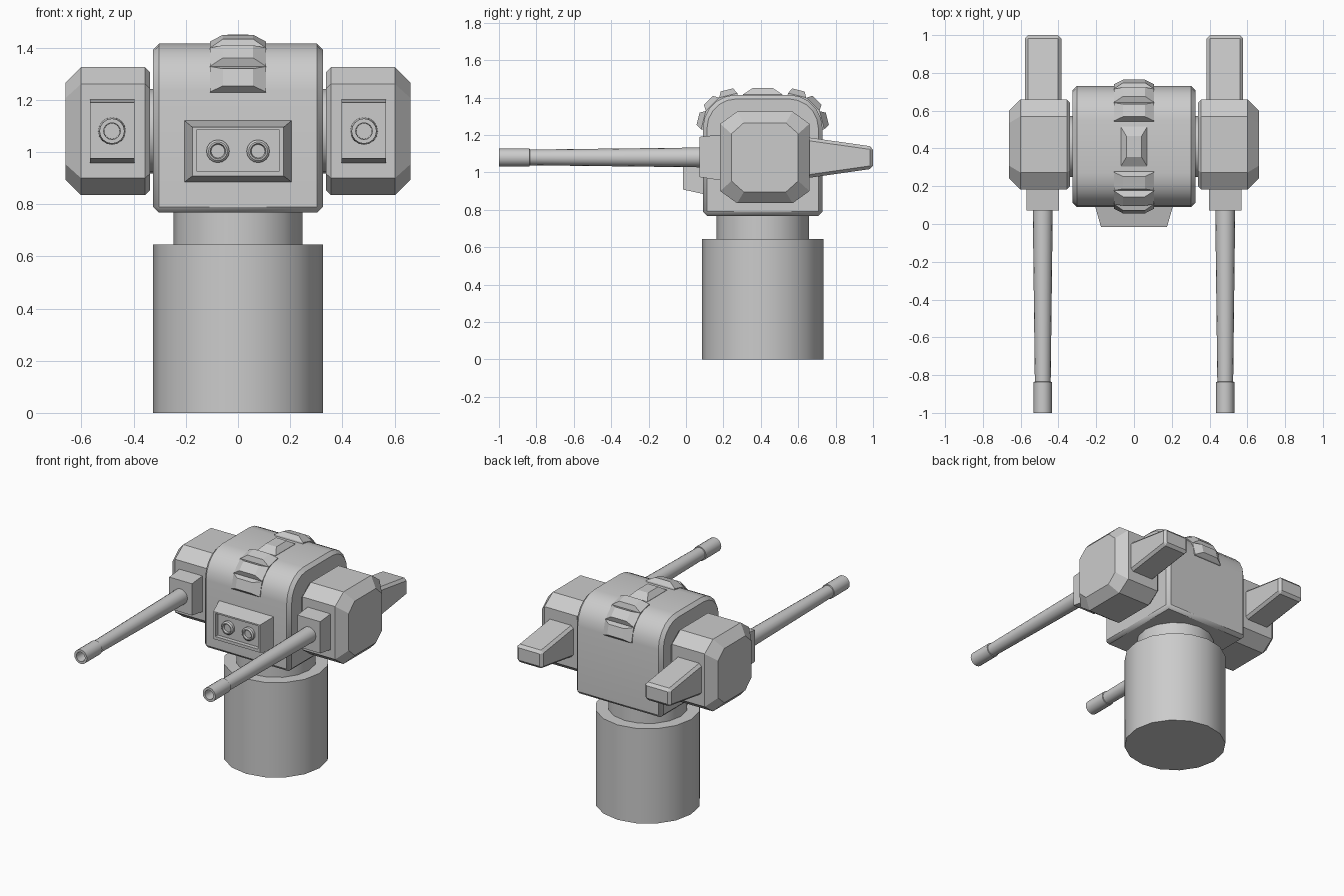
import bpy, bmesh, math
from mathutils import Vector

if "Cube" in bpy.data.objects:
    bpy.data.objects.remove(bpy.data.objects["Cube"])

CY, CZ = 0.41, 1.08      # turret axis y, gun axis height
GX = 0.483               # gun axis x


def loft(name, rings, mirror=False, bevel=0, smooth=True, angle=30):
    """Bridge equal-length point rings, cap both ends."""
    bm = bmesh.new()
    vs = [[bm.verts.new(p) for p in r] for r in rings]
    n = len(vs[0])
    for a, b in zip(vs, vs[1:]):
        for i in range(n):
            j = (i + 1) % n
            bm.faces.new((a[i], a[j], b[j], b[i]))
    bm.faces.new(vs[0])
    bm.faces.new(vs[-1])
    bmesh.ops.recalc_face_normals(bm, faces=bm.faces)
    me = bpy.data.meshes.new(name)
    bm.to_mesh(me)
    bm.free()
    ob = bpy.data.objects.new(name, me)
    bpy.context.collection.objects.link(ob)
    if bevel:
        m = ob.modifiers.new("bevel", 'BEVEL')
        m.width, m.segments = bevel, 1
        m.limit_method, m.angle_limit = 'ANGLE', math.radians(40)
    if mirror:
        ob.modifiers.new("mirror", 'MIRROR')
    if smooth:
        for o in bpy.context.selected_objects:
            o.select_set(False)
        bpy.context.view_layer.objects.active = ob
        ob.select_set(True)
        bpy.ops.object.shade_smooth_by_angle(angle=math.radians(angle))
    return ob


def circle(n, r, f):
    return [f(r * math.cos(2 * math.pi * i / n), r * math.sin(2 * math.pi * i / n))
            for i in range(n)]


def tube_y(x, z, sections, n=16):
    """Rings around the y axis from (y, radius) pairs."""
    return [circle(n, r, lambda a, b: (x + a, y, z + b)) for y, r in sections]


def rect_y(x0, x1, y, z0, z1):
    return [(x0, y, z0), (x1, y, z0), (x1, y, z1), (x0, y, z1)]


# Pedestal and neck
for name, r, z0, z1 in (("pedestal", 0.325, 0, 0.645), ("neck", 0.247, 0.645, 0.79)):
    loft(name, [circle(16, r, lambda a, b: (a, CY + b, z)) for z in (z0, z1)])

# Body: rounded-top profile across x, with chamfered ends
R = 0.18
prof = [(0.09, 0.768), (0.09, 1.235)]
prof += [(0.27 - R * math.cos(math.radians(t)), 1.235 + R * math.sin(math.radians(t)))
         for t in (18, 36, 54, 72, 90)]
prof += [(2 * CY - y, z) for y, z in reversed(prof)]
loft("body", [[(x, y, z) for y, z in prof] for x in (-0.325, 0.325)], bevel=0.022)


# Armour pads wrapped over the top
def pad(name, centre, normal, w, l, wt, lt, h, sink=0.02):
    n = Vector(normal).normalized()
    u, v = Vector((1, 0, 0)), n.cross(Vector((1, 0, 0)))
    c = Vector(centre)

    def ring(hw, hl, d):
        return [c + n * d + u * a * hw + v * b * hl
                for a, b in ((-1, -1), (1, -1), (1, 1), (-1, 1))]
    loft(name, [ring(w, l, -sink), ring(w, l, 0.002), ring(wt, lt, h)], smooth=False)


pad("top_pad", (0, CY, 1.415), (0, 0, 1), 0.07, 0.105, 0.04, 0.055, 0.035)
for s, side in ((-1, "front"), (1, "rear")):
    for k, t in enumerate((14, 45, 76)):
        c, sn = math.cos(math.radians(t)), math.sin(math.radians(t))
        pad(f"{side}_pad_{k + 1}", (0, CY + s * (0.14 + R * c), 1.235 + R * sn),
            (0, s * c, sn), 0.107, 0.05, 0.058, 0.034, 0.032)

# Sensor housing with recessed face and two lenses
loft("sensor_housing", [
    rect_y(-0.205, 0.205, 0.11, 0.885, 1.12),
    rect_y(-0.205, 0.205, 0.09, 0.885, 1.12),
    rect_y(-0.175, 0.175, -0.015, 0.908, 1.095),
    rect_y(-0.16, 0.16, -0.015, 0.928, 1.085),
    rect_y(-0.16, 0.16, 0.012, 0.928, 1.085)], smooth=False)
loft("sensor_lens", tube_y(0.077, 1.003, [(0.03, 0.044), (-0.006, 0.044), (-0.014, 0.036),
                                        (-0.014, 0.03), (0.0, 0.026)]), mirror=True)

# Trunnion disc joining body and pods
loft("trunnion", [circle(24, 0.162, lambda a, b: (x, CY + a, CZ + b))
                  for x in (-0.36, 0.36)])


# Gun pods: octagonal sections along x
def octo(x, d):
    y0, y1, z0, z1 = 0.183 + d, 0.66 - d, 0.835 + d, 1.325 - d
    cy, cz = 0.09 - d * 0.4, 0.065 - d * 0.1
    return [(x, y0 + cy, z0), (x, y1 - cy, z0), (x, y1, z0 + cz), (x, y1, z1 - cz),
            (x, y1 - cy, z1), (x, y0 + cy, z1), (x, y0, z1 - cz), (x, y0, z0 + cz)]


loft("gun_pod", [octo(0.338, 0.018), octo(0.356, 0), octo(0.602, 0), octo(0.662, 0.06)],
     mirror=True, smooth=False)

# Barrel mount block
loft("barrel_mount", [rect_y(0.396, 0.568, 0.20, 0.955, 1.203),
                      rect_y(0.396, 0.568, 0.072, 0.975, 1.19)],
     mirror=True, smooth=False)

# Barrel with hollow muzzle
loft("barrel", tube_y(GX, CZ, [(0.09, 0.053), (-0.835, 0.042), (-0.836, 0.048),
                              (-1.0, 0.048), (-1.0, 0.032), (-0.93, 0.03)]), mirror=True)

# Rear counterweight
loft("counterweight", [rect_y(0.385, 0.578, 0.63, 0.967, 1.19),
                       rect_y(0.385, 0.578, 1.0, 1.02, 1.138)],
     mirror=True, bevel=0.017, smooth=False)
